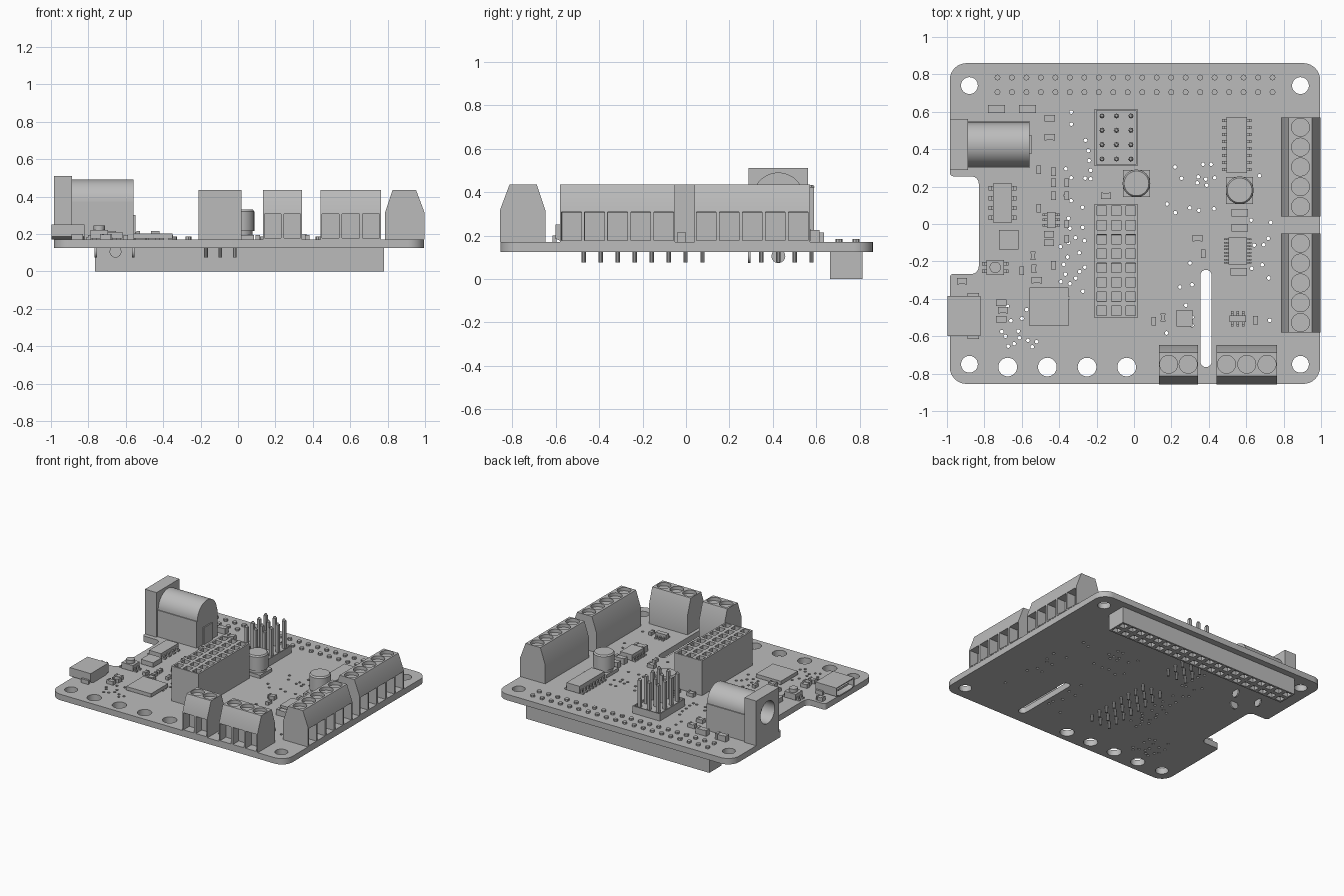
import bpy, bmesh, math, random
from mathutils import Matrix, Vector

default_cube = bpy.data.objects.get("Cube")
if default_cube:
    bpy.data.objects.remove(default_cube, do_unlink=True)

grey = bpy.data.materials.new("plain_grey")
grey.use_nodes = True
grey.diffuse_color = (0.5, 0.5, 0.5, 1)
grey.node_tree.nodes["Principled BSDF"].inputs["Base Color"].default_value = (0.5, 0.5, 0.5, 1)

BOTTOM, TOP = 0.125, 0.17      # board faces
parts = []


def add_object(name, data):
    obj = bpy.data.objects.new(name, data)
    bpy.context.scene.collection.objects.link(obj)
    parts.append(obj)
    return obj


def finish(name, bm):
    bmesh.ops.recalc_face_normals(bm, faces=bm.faces)
    mesh = bpy.data.meshes.new(name)
    bm.to_mesh(mesh)
    bm.free()
    mesh.materials.append(grey)
    return add_object(name, mesh)


def box(bm, x, y, w, d, z0, z1):
    """Box centred on x, y."""
    place = Matrix.Translation((x, y, (z0 + z1) / 2)) @ Matrix.Diagonal((w, d, z1 - z0, 1))
    bmesh.ops.create_cube(bm, size=1, matrix=place)


def cylinder(bm, centre, r, length, axis="Z", sides=32, r2=None):
    turn = {"X": Matrix.Rotation(math.pi / 2, 4, "Y"), "Z": Matrix(),
            "Y": Matrix.Rotation(math.pi / 2, 4, "X")}[axis]
    bmesh.ops.create_cone(bm, cap_ends=True, segments=sides, radius1=r, radius2=r2 or r,
                          depth=length, matrix=Matrix.Translation(centre) @ turn)


def prism(profile, stations):
    """Sweep a y-z profile along x; returns bmesh, side faces by edge, and caps."""
    bm = bmesh.new()
    rings = [[bm.verts.new((x, y, z)) for y, z in profile] for x in stations]
    n = len(profile)
    sides = [[bm.faces.new((a[i], a[(i + 1) % n], b[(i + 1) % n], b[i]))
              for a, b in zip(rings, rings[1:])] for i in range(n)]
    caps = [bm.faces.new(rings[0]), bm.faces.new(rings[-1])]
    bmesh.ops.recalc_face_normals(bm, faces=bm.faces)
    return bm, sides, caps


def recess(bm, faces, margin, push):
    bmesh.ops.inset_individual(bm, faces=faces, thickness=margin)
    inner = bmesh.ops.inset_individual(bm, faces=faces, thickness=0.0005)
    bmesh.ops.translate(bm, verts=list({v for f in faces for v in f.verts}), vec=push)


def cut(obj, bm):
    cutter = finish("cutter", bm)
    parts.remove(cutter)
    cutter.hide_render = True
    mod = obj.modifiers.new("cut", "BOOLEAN")
    mod.operation, mod.solver, mod.object = "DIFFERENCE", "EXACT", cutter
    graph = bpy.context.evaluated_depsgraph_get()
    mesh = bpy.data.meshes.new_from_object(obj.evaluated_get(graph))
    obj.modifiers.clear()
    obj.data = mesh
    bpy.data.objects.remove(cutter, do_unlink=True)


def socket_block(name, x, y, w, d, z_back, z_face, nx, ny, margin):
    """Block with a grid of square sockets in the face at z_face."""
    bm = bmesh.new()
    bmesh.ops.create_grid(bm, x_segments=nx, y_segments=ny, size=0.5)
    bmesh.ops.transform(bm, verts=bm.verts,
                        matrix=Matrix.Translation((x, y, z_back)) @ Matrix.Diagonal((w, d, 1, 1)))
    moved = bmesh.ops.extrude_face_region(bm, geom=bm.faces[:])["geom"]
    face_set = [g for g in moved if isinstance(g, bmesh.types.BMFace)]
    bmesh.ops.translate(bm, verts=[g for g in moved if isinstance(g, bmesh.types.BMVert)],
                        vec=(0, 0, z_face - z_back))
    bmesh.ops.recalc_face_normals(bm, faces=bm.faces)
    recess(bm, face_set, margin, (0, 0, (z_back - z_face) * 0.25))
    return finish(name, bm)


# Board outline, slot, screw holes and small vias
def rounded(corners):
    pts = []
    for i, (x, y, r) in enumerate(corners):
        p = Vector((x, y))
        back = (Vector(corners[i - 1][:2]) - p).normalized()
        ahead = (Vector(corners[(i + 1) % len(corners)][:2]) - p).normalized()
        for k in range(9):
            t = math.pi / 2 * k / 8
            pts.append(p + r * (back + ahead - ahead * math.cos(t) - back * math.sin(t)))
    return pts


def circle(x, y, r, n):
    return [(x + r * math.cos(math.tau * k / n), y + r * math.sin(math.tau * k / n)) for k in range(n)]


L, R, F, B = -0.985, 0.995, -0.855, 0.86
loops = [rounded([(L, F, 0.09), (R, F, 0.09), (R, B, 0.09), (L, B, 0.09), (L, 0.255, 0.02),
                  (-0.83, 0.255, 0.04), (-0.83, -0.267, 0.04), (L, -0.267, 0.02)]),
         rounded([(x, y, 0.0295) for x, y in
                  ((0.355, -0.765), (0.415, -0.765), (0.415, -0.245), (0.355, -0.245))])]
loops += [circle(x, y, 0.045, 32) for x in (-0.88, 0.89) for y in (-0.75, 0.74)]
loops += [circle(-0.675 + 0.212 * i, -0.765, 0.05, 32) for i in range(4)]
random.seed(4)
vias = []
for cx, cy, sx, sy, count in ((-0.62, -0.55, 0.1, 0.13, 28), (-0.33, -0.2, 0.07, 0.2, 26),
                              (-0.3, 0.3, 0.07, 0.3, 18), (0.3, 0.2, 0.14, 0.14, 18),
                              (0.25, -0.35, 0.08, 0.25, 8), (0.68, -0.1, 0.07, 0.5, 14)):
    for _ in range(count):
        p = Vector((cx + random.uniform(-sx, sx), cy + random.uniform(-sy, sy)))
        in_slot = 0.33 < p.x < 0.44 and p.y < -0.22
        if not in_slot and all((p - q).length > 0.03 for q in vias):
            vias.append(p)
loops += [circle(p.x, p.y, 0.01, 10) for p in vias]

curve = bpy.data.curves.new("board_outline", "CURVE")
curve.dimensions, curve.fill_mode, curve.extrude = "2D", "BOTH", (TOP - BOTTOM) / 2
for loop in loops:
    spline = curve.splines.new("POLY")
    spline.points.add(len(loop) - 1)
    for point, (x, y) in zip(spline.points, loop):
        point.co = (x, y, 0, 1)
    spline.use_cyclic_u = True
outline = bpy.data.objects.new("board_outline", curve)
bpy.context.scene.collection.objects.link(outline)
board_mesh = bpy.data.meshes.new_from_object(outline.evaluated_get(bpy.context.evaluated_depsgraph_get()))
bpy.data.objects.remove(outline, do_unlink=True)
board_mesh.materials.clear()
board_mesh.materials.append(grey)
add_object("board", board_mesh).location.z = (TOP + BOTTOM) / 2

# Long socket under the board, with its pin tips above
socket_block("lower_socket", 0.008, 0.737, 1.545, 0.15, BOTTOM, 0, 20, 2, 0.02)
bm = bmesh.new()
for i in range(20):
    for y in (0.705, 0.783):
        cylinder(bm, (-0.73 + i * 0.0774, y, 0.155), 0.016, 0.06, sides=8)
finish("lower_socket_pins", bm)

# Tall three-row socket and open pin header
socket_block("tall_socket", -0.095, -0.197, 0.23, 0.61, TOP, 0.435, 3, 8, 0.018)
socket_block("pin_header_base", -0.095, 0.462, 0.23, 0.305, TOP, 0.225, 1, 1, 0.012)
bm = bmesh.new()
for i in range(3):
    x = -0.171 + i * 0.077
    for k in range(8):
        cylinder(bm, (x, -0.47 + k * 0.078, 0.11), 0.01, 0.07, sides=10)
    for k in range(4):
        y = 0.347 + k * 0.077
        box(bm, x, y, 0.022, 0.022, 0.18, 0.42)
        cylinder(bm, (x, y, 0.426), 0.015, 0.012, sides=4, r2=0.008)
        cylinder(bm, (x, y, 0.11), 0.01, 0.07, sides=10)
finish("header_pins", bm)


# Screw terminals
def terminal(name, x, y, poles, pitch, turn):
    profile = [(-0.105, TOP), (-0.105, 0.315), (-0.06, 0.435), (0.065, 0.435), (0.105, 0.315), (0.105, TOP)]
    half = poles * pitch / 2
    bm, sides, _ = prism(profile, [i * pitch - half for i in range(poles + 1)])
    recess(bm, sides[0], 0.011, (0, 0.07, 0))
    obj = finish(name, bm)
    holes = bmesh.new()
    for i in range(poles):
        cylinder(holes, ((i + 0.5) * pitch - half, 0.002, 0.435), 0.048, 0.05)
    cut(obj, holes)
    obj.location = (x, y, 0)
    obj.rotation_euler.z = turn


terminal("front_terminal_small", 0.2375, -0.752, 2, 0.104, 0)
terminal("front_terminal_large", 0.603, -0.752, 3, 0.108, 0)
terminal("left_terminal_back", 0.892, 0.305, 5, 0.106, math.pi / 2)
terminal("left_terminal_front", 0.892, -0.315, 5, 0.106, math.pi / 2)

# Power jack: arched barrel, square flange, bore and solder lugs
jy, jz = 0.425, 0.372
arch = [(0.3, TOP), (0.3, jz)]
arch += [(jy - 0.118 * math.cos(math.pi * k / 24), jz + 0.118 * math.sin(math.pi * k / 24)) for k in range(25)]
arch += [(0.55, jz), (0.55, TOP)]
bm, _, _ = prism(arch, [-0.888, -0.558])
barrel = finish("jack_barrel", bm)
bm = bmesh.new()
box(bm, -0.936, jy, 0.098, 0.275, TOP, 0.51)
flange = finish("jack_flange", bm)
for obj in (barrel, flange):
    bore = bmesh.new()
    cylinder(bore, (-0.85, jy, jz), 0.085, 0.4, "X")
    cut(obj, bore)
bm = bmesh.new()
cylinder(bm, (-0.77, jy, jz), 0.025, 0.3, "X", 16)
box(bm, -0.553, jy, 0.01, 0.1, TOP, 0.3)
for x, y, axis in ((-0.76, jy, "X"), (-0.56, jy, "X"), (-0.655, 0.292, "Y")):
    cylinder(bm, (x, y, 0.105), 0.032, 0.012, axis, 16)
finish("jack_contacts", bm)

# Micro socket on the right edge
shell = [(-0.6, 0.185), (-0.6, 0.25), (-0.385, 0.25), (-0.385, 0.185), (-0.42, TOP), (-0.565, TOP)]
bm, _, caps = prism(shell, [-0.997, -0.82])
recess(bm, [caps[0]], 0.01, (0.12, 0, 0))
box(bm, -0.93, -0.492, 0.1, 0.13, 0.205, 0.22)
for y in (-0.38, -0.605):
    box(bm, -0.86, y, 0.06, 0.02, TOP, 0.2)
finish("micro_socket", bm)

# Round capacitors on square feet
for name, x, y in (("capacitor_centre", 0.013, 0.217), ("capacitor_left", 0.565, 0.18)):
    bm = bmesh.new()
    box(bm, x, y, 0.145, 0.145, TOP, 0.195)
    cylinder(bm, (x, y, 0.205), 0.065, 0.02)
    cylinder(bm, (x, y, 0.2675), 0.074, 0.105)
    cylinder(bm, (x, y, 0.325), 0.074, 0.01, r2=0.066)
    finish(name, bm)


# Chips with optional bent leads along either pair of sides
def chip(name, x, y, w, d, h, leads=0, swap=False):
    bm = bmesh.new()
    box(bm, 0, 0, w, d, TOP + 0.005, TOP + h)
    for i in range(leads):
        for s in (-1, 1):
            along = ((i + 0.5) / leads - 0.5) * (w if swap else d)
            side = s * ((d if swap else w) / 2 + 0.006)
            foot = s * 0.008
            size = 0.45 * (w if swap else d) / leads
            for u, length, z0, z1 in ((side, 0.012, TOP, TOP + h / 2), (side + foot, 0.02, TOP, TOP + 0.01)):
                if swap:
                    box(bm, along, u, size, length, z0, z1)
                else:
                    box(bm, u, along, length, size, z0, z1)
    bmesh.ops.translate(bm, verts=bm.verts, vec=(x, y, 0))
    finish(name, bm)


chip("driver_chip", 0.55, 0.423, 0.11, 0.3, 0.06, 8)
chip("logic_chip", 0.555, -0.145, 0.1, 0.145, 0.05, 8)
chip("main_processor", -0.455, -0.443, 0.21, 0.205, 0.032)
chip("sensor_chip", 0.27, -0.503, 0.088, 0.088, 0.03)
chip("front_regulator", 0.555, -0.507, 0.09, 0.035, 0.04, 3, True)
chip("middle_regulator", -0.443, 0.022, 0.045, 0.085, 0.045, 3)
chip("switch_chip", -0.703, 0.112, 0.1, 0.21, 0.045, 4)
chip("inductor", -0.67, -0.085, 0.105, 0.105, 0.04)
chip("push_button", -0.742, -0.232, 0.095, 0.08, 0.05, 2)
bm = bmesh.new()
cylinder(bm, (-0.742, -0.232, 0.23), 0.03, 0.03)
finish("button_cap", bm)


# Small two-ended components: body with raised end caps
def passives(name, spots, w, d, h):
    bm = bmesh.new()
    for x, y in spots:
        box(bm, x, y, w * 0.94, d * 0.94, TOP, TOP + h - 0.004)
        for s in (-1, 1):
            if w > d:
                box(bm, x + s * w * 0.4, y, w * 0.2, d, TOP, TOP + h)
            else:
                box(bm, x, y + s * d * 0.4, w, d * 0.2, TOP, TOP + h)
    finish(name, bm)


passives("diodes", [(-0.735, 0.615), (-0.57, 0.615), (0.565, 0.06), (0.565, -0.02), (0.56, -0.255)], 0.09, 0.042, 0.045)
passives("wide_resistors", [(-0.45, 0.565), (-0.45, 0.465), (-0.455, -0.055), (-0.455, -0.1), (-0.15, 0.15),
                            (0.34, -0.075), (-0.71, -0.42), (-0.7, -0.46), (-0.71, -0.51),
                            (-0.52, -0.3), (-0.92, -0.305)], 0.055, 0.035, 0.03)
passives("deep_resistors", [(-0.51, 0.29), (-0.43, 0.28), (-0.43, 0.22), (-0.36, 0.22), (-0.43, 0.15),
                            (-0.36, 0.15), (-0.51, 0.085), (-0.36, 0), (-0.36, -0.08), (-0.54, -0.17),
                            (-0.535, -0.24), (-0.43, -0.22), (-0.6, -0.25), (0.155, -0.5),
                            (0.105, -0.52), (0.37, -0.16), (0.65, -0.515)], 0.025, 0.045, 0.025)

bpy.ops.object.select_all(action="DESELECT")
for obj in parts:
    obj.select_set(True)
bpy.context.view_layer.objects.active = parts[0]
bpy.ops.object.shade_smooth_by_angle(angle=math.radians(30))
